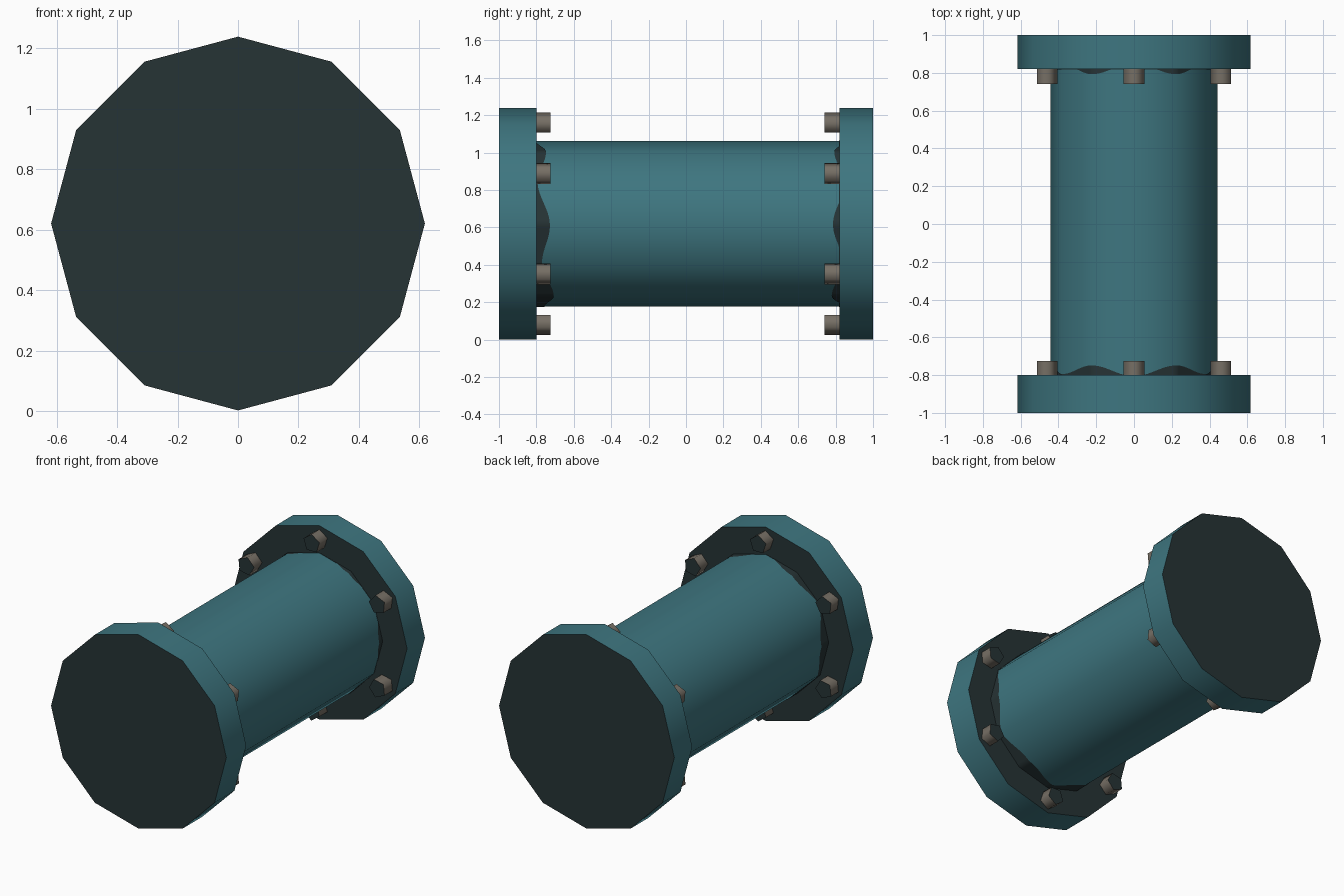
import bpy
import bmesh
from math import sin, cos, pi, radians

if "Cube" in bpy.data.objects:
    bpy.data.objects.remove(bpy.data.objects["Cube"], do_unlink=True)

AXIS_Z = 0.62      # height of the pipe axis
PIPE_R = 0.443
FLANGE_R = 0.618
BOLT_RING = 0.535
SIDES = 12


def material(name, rgb):
    lin = [((c / 255 + 0.055) / 1.055) ** 2.4 for c in rgb] + [1]
    m = bpy.data.materials.new(name)
    m.use_nodes = True
    m.diffuse_color = lin
    m.node_tree.nodes["Principled BSDF"].inputs["Base Color"].default_value = lin
    return m


TEAL = material("teal paint", (62, 118, 128))
DARK = material("dark grime", (38, 51, 53))
STEEL = material("bolt steel", (118, 111, 101))


def finish(bm, name, mats, angle):
    bmesh.ops.recalc_face_normals(bm, faces=bm.faces)
    mesh = bpy.data.meshes.new(name)
    bm.to_mesh(mesh)
    bm.free()
    for m in mats:
        mesh.materials.append(m)
    obj = bpy.data.objects.new(name, mesh)
    bpy.context.collection.objects.link(obj)
    bpy.ops.object.select_all(action="DESELECT")
    obj.select_set(True)
    bpy.context.view_layer.objects.active = obj
    bpy.ops.object.shade_smooth_by_angle(angle=radians(angle))
    return obj


def prism(name, sides, radius, y0, y1, mat, x=0, z=AXIS_Z, turn=0, smooth=40):
    """Regular prism along y with dark end faces."""
    bm = bmesh.new()
    rings = [[bm.verts.new((x + radius * cos(turn + 2 * pi * i / sides), y,
                            z + radius * sin(turn + 2 * pi * i / sides)))
              for i in range(sides)] for y in (y0, y1)]
    for i in range(sides):
        j = (i + 1) % sides
        bm.faces.new((rings[0][i], rings[0][j], rings[1][j], rings[1][i]))
    for ring in rings:
        bm.faces.new(ring).material_index = 1
    return finish(bm, name, (mat, DARK), smooth)


def grime_collar(name, y, direction, length):
    """Thin wavy band hugging the faceted pipe beside a flange."""
    bm = bmesh.new()
    n = SIDES * 12
    half = pi / SIDES
    rows = []
    for i in range(n):
        a = 2 * pi * i / n
        r = (PIPE_R + 0.003) * cos(half) / cos(a % (2 * half) - half)
        tip = y + direction * max(length(a), 0.001)
        rows.append([bm.verts.new((r * cos(a), v, AXIS_Z + r * sin(a)))
                     for v in (y, tip)])
    for i in range(n):
        p, q = rows[i], rows[(i + 1) % n]
        bm.faces.new((p[0], q[0], q[1], p[1]))
    return finish(bm, name, (DARK,), 40)


# Pipe and end flanges
prism("pipe", SIDES, PIPE_R, -0.81, 0.83, TEAL)
prism("front_flange", SIDES, FLANGE_R, -1, -0.8, TEAL)
prism("back_flange", SIDES, FLANGE_R, 0.82, 1, TEAL)

# Six five-sided bolts on the inner face of each flange
for end, y0, y1 in (("front", -0.81, -0.725), ("back", 0.74, 0.83)):
    for k in range(6):
        a = pi / 2 + k * pi / 3
        prism(f"{end}_bolt_{k + 1}", 5, 0.059, y0, y1, STEEL,
              BOLT_RING * cos(a), AXIS_Z + BOLT_RING * sin(a), a, 80)

# Grime creeping along the pipe between the bolts
grime_collar("front_grime", -0.8, 1,
             lambda a: 0.045 + 0.027 * cos(6 * a) - 0.024 * sin(a))
grime_collar("back_grime", 0.82, -1,
             lambda a: 0.004 + 0.03 * cos(6 * a) - 0.008 * sin(a))
